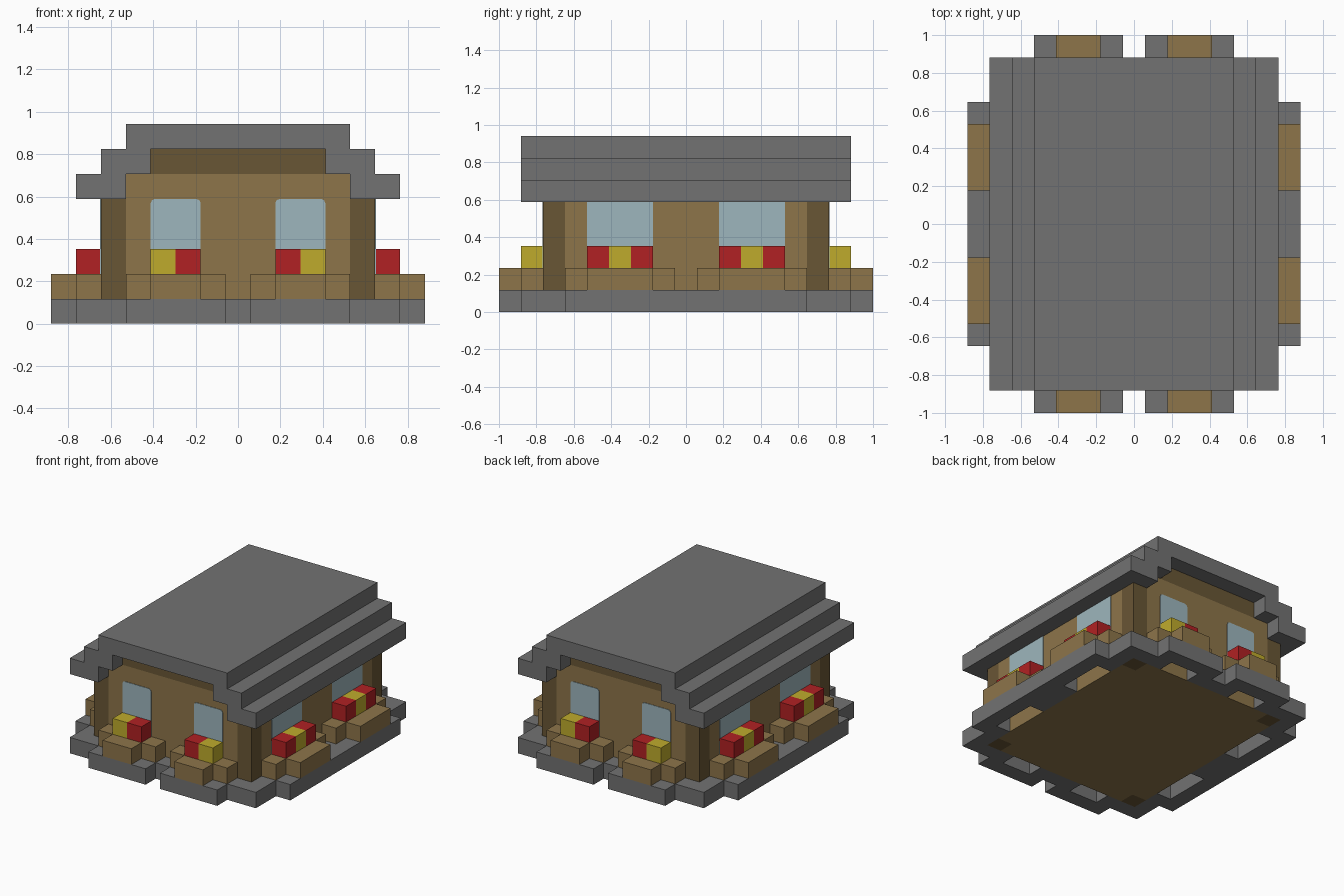
import bpy
import bmesh
from itertools import product
from mathutils import Matrix, Vector

cube = bpy.data.objects.get("Cube")
if cube:
    bpy.data.objects.remove(cube, do_unlink=True)

U = 2 / 17  # edge of one building block


def material(name, *rgb):
    linear = [((c / 255 + 0.055) / 1.055) ** 2.4 for c in rgb] + [1]
    mat = bpy.data.materials.new(name)
    mat.use_nodes = True
    mat.diffuse_color = linear
    mat.node_tree.nodes["Principled BSDF"].inputs["Base Color"].default_value = linear
    return mat


stone = material("stone grey", 114, 114, 114)
plank = material("plank brown", 141, 117, 74)
log = material("log brown", 105, 86, 53)
glass = material("window blue", 158, 182, 189)
red = material("flower red", 177, 33, 35)
yellow = material("flower yellow", 191, 171, 44)


def mirrored(boxes):
    """Mirror boxes (x0, x1, y0, y1, z0, z1) over x and y, without repeats."""
    result = set()
    for (x0, x1, y0, y1, z0, z1), sx, sy in product(boxes, (1, -1), (1, -1)):
        xs = sorted((x0 * sx, x1 * sx))
        ys = sorted((y0 * sy, y1 * sy))
        result.add((*xs, *ys, z0, z1))
    return sorted(result)


def part(name, mat, boxes, round_top=0):
    """Build one object from mirrored boxes given in block units."""
    bm = bmesh.new()
    for x0, x1, y0, y1, z0, z1 in mirrored(boxes):
        middle = Vector((x0 + x1, y0 + y1, z0 + z1)) / 2
        size = (x1 - x0, y1 - y0, z1 - z0, 1)
        bmesh.ops.create_cube(bm, size=1, matrix=Matrix.Translation(middle) @ Matrix.Diagonal(size))
    if round_top:
        top = max(v.co.z for v in bm.verts)
        corners = [e for e in bm.edges
                   if all(v.co.z > top - 0.01 for v in e.verts)
                   and abs(e.verts[0].co.x - e.verts[1].co.x) < 0.01]
        bmesh.ops.bevel(bm, geom=corners, offset=round_top, segments=2,
                        profile=0.5, affect='EDGES')
    bmesh.ops.scale(bm, vec=(U, U, U), verts=bm.verts)
    mesh = bpy.data.meshes.new(name)
    bm.to_mesh(mesh)
    bm.free()
    mesh.materials.append(mat)
    obj = bpy.data.objects.new(name, mesh)
    bpy.context.collection.objects.link(obj)
    return obj


# Stone border around the house, open beneath the flower beds
part("stone_base", stone, [
    (-1.5, 1.5, 6.5, 7.5, 0, 1),
    (0.5, 4.5, 7.5, 8.5, 0, 1),
    (3.5, 6.5, 6.5, 7.5, 0, 1),
    (5.5, 6.5, 4.5, 6.5, 0, 1),
    (5.5, 6.5, -1.5, 1.5, 0, 1),
    (6.5, 7.5, -5.5, 5.5, 0, 1),
])

# House body, corner posts and gable beam
part("walls", plank, [(-4.5, 4.5, -6.5, 6.5, 0, 6), (4.5, 5.5, -5.5, 5.5, 0, 5)])
part("corner_posts", log, [(4.5, 5.5, 5.5, 6.5, 0, 5)])
part("gable_beam", log, [(-3.5, 3.5, -6.5, 6.5, 6, 7)])

# Stepped roof
part("roof_eaves", stone, [(4.5, 6.5, -7.5, 7.5, 5, 6)])
part("roof_middle_step", stone, [(3.5, 5.5, -7.5, 7.5, 6, 7)])
part("roof_top", stone, [(-4.5, 4.5, -7.5, 7.5, 7, 8)])

# Window panes
PANE = 0.03
part("end_windows", glass, [(1.5, 3.5, 6.5, 6.5 + PANE, 2, 5)], round_top=0.16)
part("side_windows", glass, [(5.5, 5.5 + PANE, 1.5, 4.5, 2, 5)])

# Planter boxes
part("end_planters", plank, [
    (1.5, 3.5, 7.5, 8.5, 1, 2),
    (0.5, 1.5, 6.5, 7.5, 1, 2),
    (3.5, 4.5, 6.5, 7.5, 1, 2),
])
part("side_planters", plank, [
    (6.5, 7.5, 1.5, 4.5, 1, 2),
    (5.5, 6.5, 0.5, 1.5, 1, 2),
    (5.5, 6.5, 4.5, 5.5, 1, 2),
])

# Flower blocks
part("red_flowers", red, [
    (1.5, 2.5, 6.5, 7.5, 2, 3),
    (5.5, 6.5, 1.5, 2.5, 2, 3),
    (5.5, 6.5, 3.5, 4.5, 2, 3),
])
part("yellow_flowers", yellow, [
    (2.5, 3.5, 6.5, 7.5, 2, 3),
    (5.5, 6.5, 2.5, 3.5, 2, 3),
])
